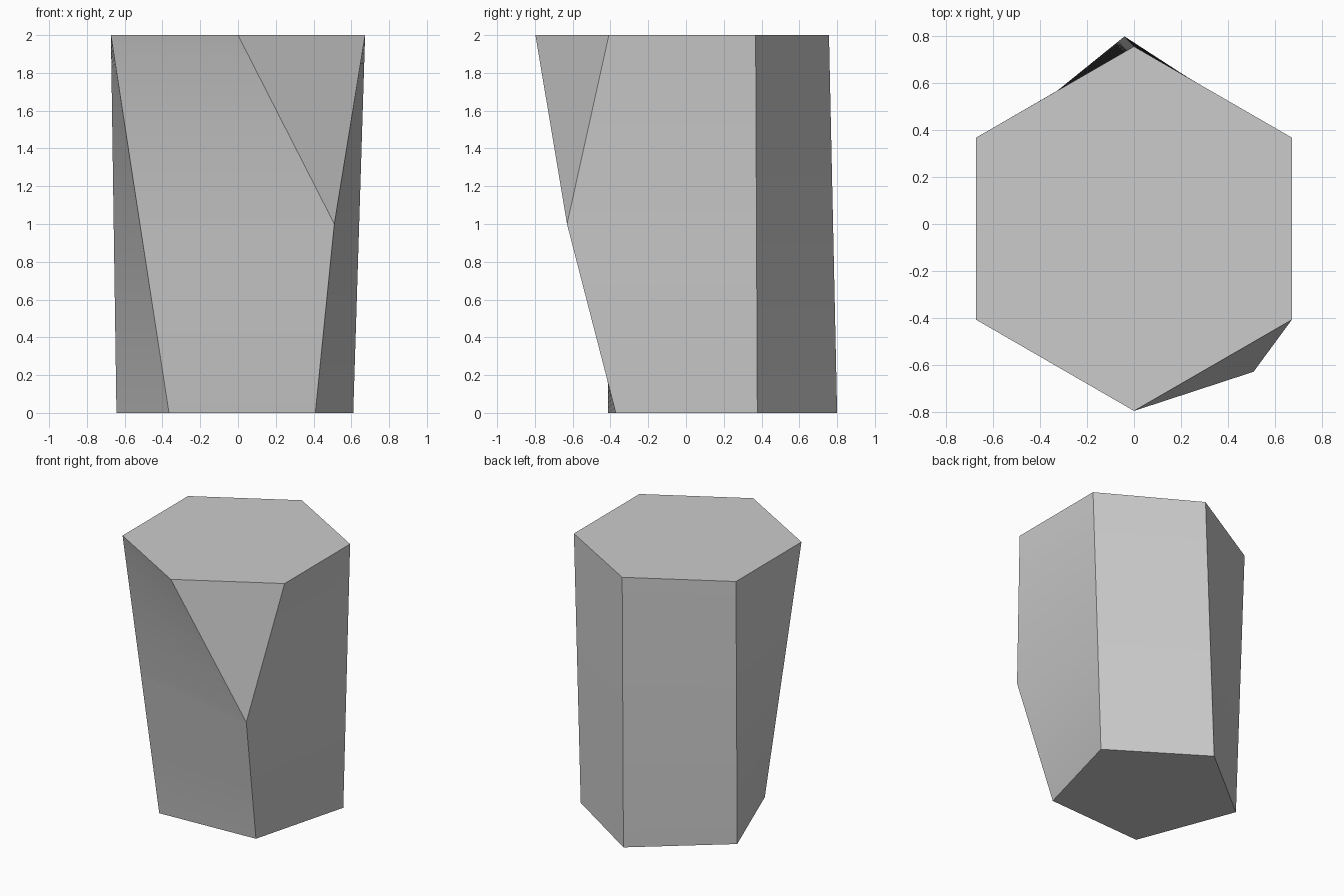
import bpy, bmesh
from math import radians, cos, sin
from mathutils import Vector

if "Cube" in bpy.data.objects:
    bpy.data.objects.remove(bpy.data.objects["Cube"])

SLICES = 80  # even, so one slice lies exactly at the fork height


def polygon(n, radius, cx, cy, z, start):
    return [Vector((cx + radius * cos(radians(start + 360 * i / n)),
                    cy + radius * sin(radians(start + 360 * i / n)), z))
            for i in range(n)]


# Six-sided top, five-sided bottom, and the fork point where one edge splits
top = polygon(6, 0.777, 0, -0.02, 2, 90)
base = polygon(5, 0.66, -0.006, 0.141, 0, 93)
fork = Vector((0.51, -0.63, 1))

# Side edges counter-clockwise from the back; the last-but-one pair forks
paths = [
    [base[0], top[0]], [base[1], top[1]], [base[2], top[2]],
    [base[3], fork, top[3]], [base[3], fork, top[4]], [base[4], top[5]],
]


def point_on(path, t):
    if len(path) == 2:
        return path[0].lerp(path[1], t)
    if t <= 0.5:
        return path[0].lerp(path[1], t * 2)
    return path[1].lerp(path[2], t * 2 - 1)


# Twisting ruled walls between stacked horizontal slices, plus end caps
bm = bmesh.new()
rings = [[bm.verts.new(point_on(p, s / SLICES)) for p in paths]
         for s in range(SLICES + 1)]
for low, high in zip(rings, rings[1:]):
    for i in range(6):
        j = (i + 1) % 6
        bm.faces.new((low[i], low[j], high[j], high[i]))
bm.faces.new(rings[-1])
bm.faces.new(rings[0][::-1])

# Fuse the doubled edge below the fork
bmesh.ops.remove_doubles(bm, verts=bm.verts, dist=0.0001)
bmesh.ops.recalc_face_normals(bm, faces=bm.faces)

mesh = bpy.data.meshes.new("forked_prism")
bm.to_mesh(mesh)
bm.free()
prism = bpy.data.objects.new("forked_prism", mesh)
bpy.context.collection.objects.link(prism)
